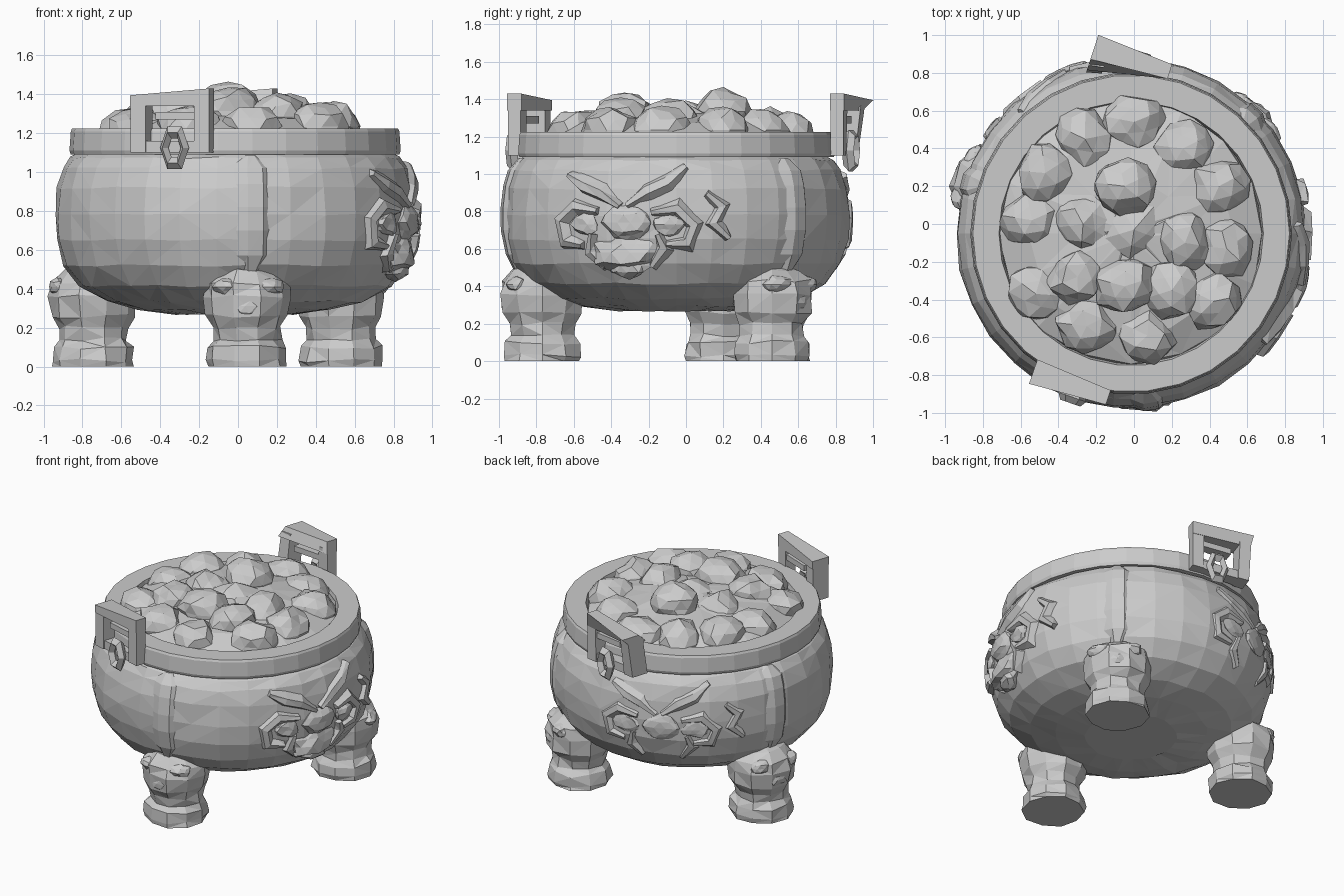
import bpy, bmesh, random
from math import sin, cos, pi, radians, hypot
from mathutils import Vector

random.seed(4)
cube = bpy.data.objects.get("Cube")
if cube:
    bpy.data.objects.remove(cube, do_unlink=True)

stone = bpy.data.materials.new("grey stone")
stone.use_nodes = True
GREY = (0.6, 0.6, 0.6, 1)
stone.diffuse_color = GREY
stone.node_tree.nodes["Principled BSDF"].inputs["Base Color"].default_value = GREY

CX, CY = -0.015, -0.05          # vessel axis
BODY = [(0.3, 0.27), (0.5, 0.295), (0.66, 0.335), (0.8, 0.415), (0.88, 0.52),
        (0.92, 0.65), (0.927, 0.78), (0.915, 0.92), (0.885, 1.02), (0.845, 1.075), (0.78, 1.11)]


def finish(name, bm):
    bmesh.ops.recalc_face_normals(bm, faces=bm.faces)
    mesh = bpy.data.meshes.new(name)
    bm.to_mesh(mesh)
    bm.free()
    mesh.materials.append(stone)
    ob = bpy.data.objects.new(name, mesh)
    bpy.context.collection.objects.link(ob)
    return ob


def lathe(name, profile, sides, center, jitter=0.0, loop=False):
    """Revolve (radius, z) points; cap both ends unless the profile loops."""
    bm = bmesh.new()
    rings = []
    for r, z in profile:
        ring = []
        for i in range(sides):
            a = 2 * pi * i / sides
            q = r + random.uniform(-jitter, jitter)
            dz = random.uniform(-jitter, jitter) if z > 0.01 else 0
            ring.append(bm.verts.new((center[0] + q * cos(a), center[1] + q * sin(a), z + dz)))
        rings.append(ring)
    pairs = list(zip(rings, rings[1:]))
    if loop:
        pairs.append((rings[-1], rings[0]))
    else:
        bm.faces.new(rings[0])
        bm.faces.new(rings[-1])
    for low, high in pairs:
        for i in range(sides):
            j = (i + 1) % sides
            bm.faces.new((low[i], low[j], high[j], high[i]))
    if jitter:
        bmesh.ops.triangulate(bm, faces=[f for f in bm.faces if len(f.verts) == 4])
    return finish(name, bm)


def rock(name, loc, size, turn=0.0, jitter=0.13):
    """Rough faceted lump."""
    bm = bmesh.new()
    bmesh.ops.create_icosphere(bm, subdivisions=2, radius=1)
    for v in bm.verts:
        v.co *= 1 + random.uniform(-jitter, jitter)
        v.co = Vector([c * s for c, s in zip(v.co, size)])
    ob = finish(name, bm)
    ob.location = loc
    ob.rotation_euler.z = turn
    return ob


def body_radius(z):
    for (r0, z0), (r1, z1) in zip(BODY, BODY[1:]):
        if z0 <= z <= z1:
            return r0 + (r1 - r0) * (z - z0) / (z1 - z0)
    return BODY[0][0] if z < BODY[0][1] else BODY[-1][0]


def on_body(angle, u, z, lift):
    r = body_radius(z) + lift
    a = angle + u / 0.93
    return (CX + r * cos(a), CY + r * sin(a), z)


def strip(name, angle, path, width, depth):
    """Bevelled raised band following (u, z) points over the body wall."""
    bm = bmesh.new()
    rows = []
    for i, (u, z) in enumerate(path):
        p, n = path[max(i - 1, 0)], path[min(i + 1, len(path) - 1)]
        du, dz = n[0] - p[0], n[1] - p[1]
        d = hypot(du, dz)
        w = width * (0.45 if i in (0, len(path) - 1) else 1)
        section = [(-1, -0.02), (-0.6, depth), (0.1, depth * 1.25), (1, -0.02)]
        rows.append([bm.verts.new(on_body(angle, u - dz / d * w * k, z + du / d * w * k, h))
                     for k, h in section])
    for a, b in zip(rows, rows[1:]):
        for k in range(4):
            j = (k + 1) % 4
            bm.faces.new((a[k], a[j], b[j], b[k]))
    bm.faces.new(rows[0])
    bm.faces.new(rows[-1])
    bmesh.ops.triangulate(bm, faces=bm.faces[:])
    return finish(name, bm)


# Bowl and rim
lathe("bowl", BODY, 30, (CX, CY), 0.006)
lathe("rim", [(0.78, 1.09), (0.845, 1.09), (0.852, 1.11), (0.845, 1.21), (0.838, 1.225),
              (0.7, 1.225), (0.69, 1.18), (0.69, 1.1)], 30, (CX, CY), loop=True)

# Heaped filling: low dome with pebbles on top, given as x, y, top height
lathe("filling", [(0.71, 1.14), (0.7, 1.2), (0.54, 1.27), (0.28, 1.315), (0.05, 1.33)],
      16, (CX, CY), 0.012)
PEBBLES = [(0, .54, 1.34), (-.26, .45, 1.35), (.26, .4, 1.36), (-.47, .27, 1.35),
           (-.05, .2, 1.46), (.45, .2, 1.36), (-.27, 0, 1.38), (-.54, .02, 1.33),
           (0, -.03, 1.39), (.27, -.1, 1.4), (-.3, -.28, 1.4), (-.52, -.37, 1.33),
           (-.05, -.33, 1.44), (.2, -.35, 1.41), (.42, -.41, 1.36), (-.25, -.54, 1.35),
           (.07, -.59, 1.34), (.49, -.13, 1.36)]
for n, (x, y, top) in enumerate(PEBBLES):
    rock(f"pebble_{n + 1}", (x, y, top - 0.125), (0.165, 0.145, 0.125), random.uniform(0, 6))

# Three beast feet, each with a face and a rib above it
FOOT = [(0.205, 0), (0.21, 0.03), (0.205, 0.1), (0.175, 0.14), (0.178, 0.2), (0.215, 0.26),
        (0.228, 0.36), (0.215, 0.43), (0.15, 0.49), (0.05, 0.52)]
FEET = {"front": (0.045, -0.768), "left": (0.53, 0.46), "right": (-0.745, 0.2)}
RIB = [(0, 0.48), (0, 0.57), (0, 0.7), (0, 0.82), (0, 0.94), (0, 1.02), (0, 1.085)]
for side, (x, y) in FEET.items():
    lathe(side + "_foot", FOOT, 10, (x, y), 0.011)
    out = Vector((x - CX, y - CY, 0)).normalized()
    across = Vector((-out.y, out.x, 0))
    turn = Vector((1, 0)).angle_signed(out.xy) * -1
    spot = Vector((x, y, 0)) + out * 0.17
    rock(side + "_foot_nose", spot + Vector((0, 0, 0.31)), (0.05, 0.09, 0.06), turn)
    for s in (-1, 1):
        rock(side + "_foot_brow", spot + across * 0.09 * s + Vector((0, 0, 0.41)) - out * 0.03,
             (0.06, 0.095, 0.05), turn)
    strip(side + "_rib", turn, RIB, 0.115, 0.016)

# Beast masks in relief on the wall
MASK = {
    "brow_a": [(-.36, 1.0), (-.25, .95), (-.14, .91), (-.03, .83)],
    "brow_b": [(.33, 1.04), (.23, .95), (.12, .9), (.01, .83)],
    "cheek_a": [(-.16, .8), (-.3, .82), (-.39, .75), (-.37, .64), (-.26, .62)],
    "cheek_b": [(.14, .8), (.28, .83), (.38, .73), (.34, .62), (.22, .62)],
    "jaw_a": [(-.19, .68), (-.21, .58), (-.14, .5)],
    "jaw_b": [(.18, .68), (.22, .6), (.14, .5)],
    "curl": [(.44, .9), (.53, .83), (.48, .74), (.56, .66)],
}


def mask(name, degrees, depth):
    angle = radians(degrees)
    for part, path in MASK.items():
        strip(f"{name}_{part}", angle, path, 0.06, depth)
    rock(name + "_snout", on_body(angle, 0, 0.74, 0), (depth * 1.7, 0.13, 0.09), angle)
    for s in (-1, 1):
        rock(name + "_eye", on_body(angle, s * 0.24, 0.73, 0), (depth, 0.09, 0.06),
             angle + s * 0.26, 0.2)


mask("side_mask", -17, 0.03)
chin = radians(-17)
rock("side_mask_chin", on_body(chin, -0.02, 0.58, -0.02), (0.08, 0.17, 0.1), chin, 0.2)
rock("side_mask_tongue", on_body(chin, 0, 0.51, -0.01), (0.06, 0.11, 0.07), chin, 0.2)
mask("back_mask", 112, 0.015)

# Upright square handles with hanging rings
# each bar: s from, s to, z from, z to, half thickness
BARS = [(-.21, -.13, 1.1, 1.37, .036), (.13, .21, 1.1, 1.37, .036), (-.21, .21, 1.34, 1.43, .04),
        (-.19, .19, 1.1, 1.16, .03), (-.08, .14, 1.27, 1.31, .028)]


def handle(name, center, degrees, lean):
    """Square frame, thicker and lower at the far end; lean pulls that leg in."""
    a = radians(degrees)
    along = Vector((cos(a), sin(a), 0))
    out = Vector((sin(a), -cos(a), 0))
    if center[1] > 0:
        out = -out
    bm = bmesh.new()
    for s0, s1, z0, z1, t in BARS:
        made = bmesh.ops.create_cube(bm, size=1)["verts"]
        for v in made:
            s = s1 if v.co.x > 0 else s0
            z = z1 if v.co.z > 0 else z0
            far = (0.21 - s) / 0.42
            push = lean * min(1, (1.43 - z) / 0.12) * far
            if z > 1.4:
                z -= 0.035 * far
            v.co = (Vector((*center, z)) + along * s
                    + out * (v.co.y * 2 * t * (1 + 0.7 * far) - push))
    finish(name, bm)
    bpy.ops.mesh.primitive_torus_add(major_segments=6, minor_segments=4,
                                     major_radius=0.07, minor_radius=0.028)
    ring = bpy.context.object
    ring.name = name + "_ring"
    ring.data.materials.append(stone)
    ring.rotation_euler = (pi / 2, 0, a)
    ring.scale = (0.8, 1.3, 1.2)
    ring.location = Vector((*center, 1.125)) + out * (0.06 - lean * 0.5) + along * 0.03


handle("front_handle", (-0.335, -0.85), -19, 0.0)
handle("back_handle", (-0.01, 0.872), -18, 0.08)
